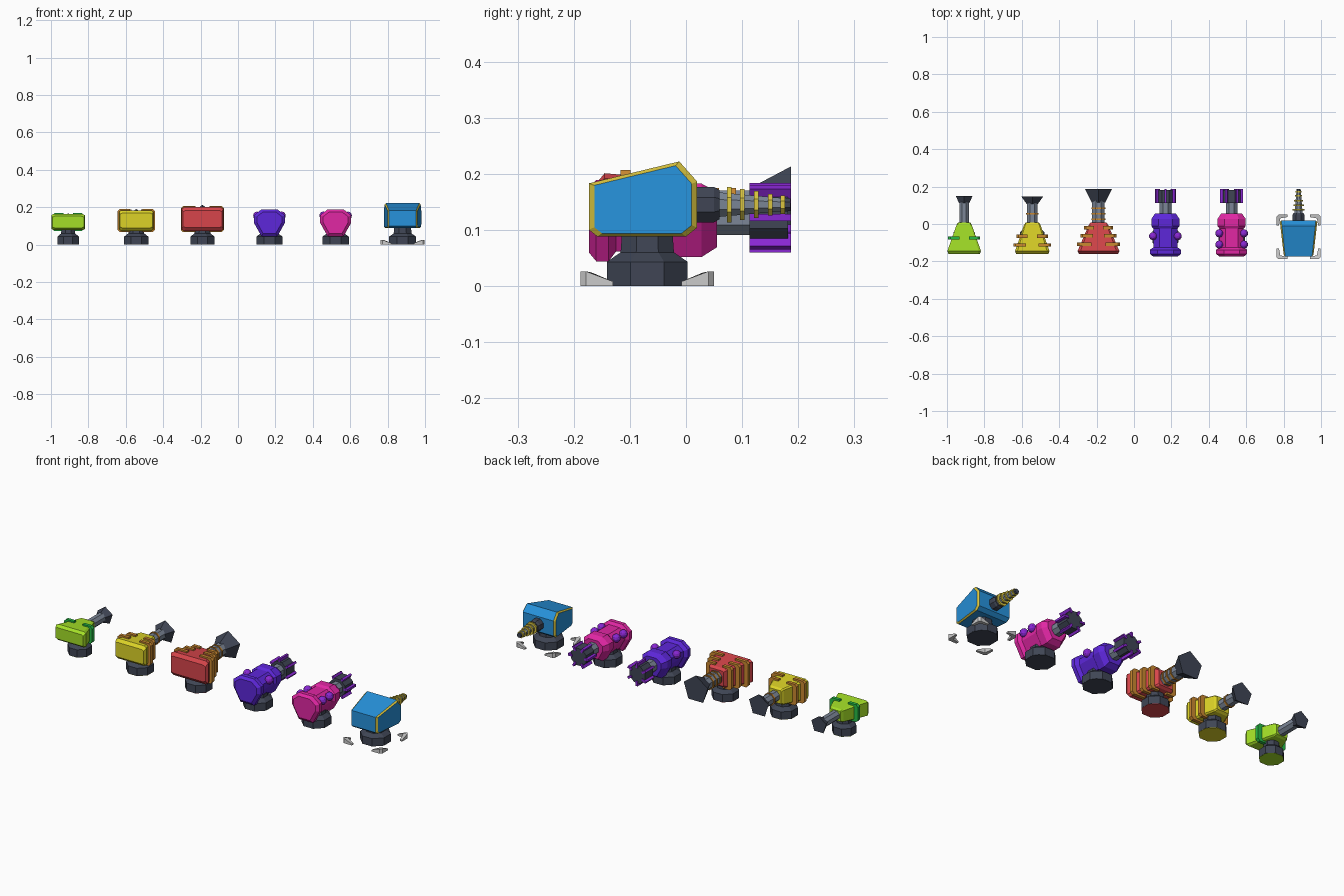
import bpy, bmesh
from math import sin, cos, pi

if "Cube" in bpy.data.objects:
    bpy.data.objects.remove(bpy.data.objects["Cube"])

BASE_Y = -0.069


def mat(name, rgb):
    m = bpy.data.materials.new(name)
    m.diffuse_color = (*rgb, 1)
    m.use_nodes = True
    m.node_tree.nodes["Principled BSDF"].inputs["Base Color"].default_value = m.diffuse_color
    return m


NAVY, SLATE = mat("navy", (.05, .06, .09)), mat("slate", (.2, .24, .31))
LIME, GREEN = mat("lime", (.37, .74, .02)), mat("green", (.02, .5, .06))
YELLOW, ORANGE = mat("yellow", (.72, .65, .02)), mat("orange", (.6, .25, .03))
RED, PURPLE = mat("red", (.68, .06, .07)), mat("purple", (.11, .02, .7))
VIOLET, MAGENTA = mat("violet", (.25, .02, .65)), mat("magenta", (.75, .02, .37))
BLUE, GOLD = mat("blue", (.02, .29, .72)), mat("gold", (.7, .56, .05))
PALE = mat("pale", (.55, .53, .53))


def loft(name, rings, *mats, strips=None):
    """Skin a list of point rings, cap both ends; strips = material per strip."""
    bm = bmesh.new()
    vs = [[bm.verts.new(p) for p in r] for r in rings]
    n = len(vs[0])
    for k in range(len(vs) - 1):
        for i in range(n):
            j = (i + 1) % n
            f = bm.faces.new((vs[k][i], vs[k][j], vs[k + 1][j], vs[k + 1][i]))
            f.material_index = strips[k] if strips else 0
    bm.faces.new(vs[0])
    bm.faces.new(vs[-1])
    bmesh.ops.recalc_face_normals(bm, faces=bm.faces)
    me = bpy.data.meshes.new(name)
    bm.to_mesh(me)
    bm.free()
    for m in mats:
        me.materials.append(m)
    ob = bpy.data.objects.new(name, me)
    bpy.context.collection.objects.link(ob)
    return ob


def circle(n, start=0.0):
    return [(cos(start + 2 * pi * i / n), sin(start + 2 * pi * i / n)) for i in range(n)]


def along_y(name, x, z, shape, sections, m):
    """Sections are (y, x scale, z scale) of a shape in x and z."""
    return loft(name, [[(x + a * sx, y, z + b * sz) for a, b in shape]
                       for y, sx, sz in sections], m)


def tube(name, x, z, prof, m, n=8, start=pi / 8):
    return along_y(name, x, z, circle(n, start), [(y, r, r) for y, r in prof], m)


def pedestal(x, r, top, bottom):
    c = circle(8, pi / 8)
    prof = [(.0015, r), (.043, r), (.06, r * .66), (top, r * .62)]
    loft("pedestal", [[(x + a * q, BASE_Y + b * q, z) for a, b in c] for z, q in prof], NAVY)
    loft("pedestal_sole", [[(x + a * r * .99, BASE_Y + b * r * .99, z) for a, b in c]
                           for z in (0, .003)], bottom)


def box_turret(x, z, wb, wf, h, clamps, rings, barrel_r, muzzle, base_r, m, trim):
    pedestal(x, base_r, z - h + .01, m)
    # tapered body with chamfered corners
    k = .86
    shape = [(1, k), (k, 1), (-k, 1), (-1, k), (-1, -k), (-k, -1), (k, -1), (1, -k)]
    along_y("turret_body", x, z, shape,
            [(-.16, wb * .93, h * .72), (-.145, wb, h), (-.005, wf * 1.1, h * .8),
             (.008, wf * .9, h * .65)], m)
    # C-shaped clamps on each side
    for y in clamps:
        t = (y + .145) / .14
        w, hh = wb + t * (wf * 1.1 - wb), h * (1 - .2 * t)
        o, u, a = w + .02, hh + .009, w * .4
        outline = [(a, u), (o - .012, u), (o, u - .012), (o, .012 - u), (o - .012, -u), (a, -u),
                   (a, .008 - hh), (w - .004, .008 - hh), (w - .004, hh - .008), (a, hh - .008)]
        for s in (-1, 1):
            loft("clamp", [[(x + s * p, yy, z + q) for p, q in outline]
                           for yy in (y - .009, y + .009)], trim)
    # barrel, barrel rings and flared five-sided muzzle
    y0, y1, R = muzzle
    tube("barrel", x, z, [(0, barrel_r), (y0 + .01, barrel_r)], SLATE)
    for y in rings:
        tube("barrel_ring", x, z, [(y - .004, barrel_r + .005), (y + .004, barrel_r + .005)], trim)
    tube("muzzle", x, z, [(y0, barrel_r + .002), (y1, R)], NAVY, 5, pi / 2)


def rotary_turret(x, m, knobs, fin_start):
    pedestal(x, .076, .075, NAVY)
    # faceted body, narrow at the bottom, with rear and front collars
    half = [(.042, .067), (.083, .035), (.083, -.005), (.042, -.078)]
    shape = half + [(-a, b) for a, b in reversed(half)]
    along_y("rotary_body", x, .122, shape,
            [(y, s, s) for y, s in [(-.173, .8), (-.16, 1), (-.138, 1), (-.125, .78), (-.025, .78),
                                    (-.012, .9), (.028, .9), (.055, .68)]], m)
    for y in knobs:
        for s in (-1, 1):
            bpy.ops.mesh.primitive_uv_sphere_add(segments=10, ring_count=6, radius=.022,
                                                 location=(x + s * .066, y, .155))
            ob = bpy.context.object
            ob.name = "side_knob"
            ob.data.materials.append(VIOLET)
    z = .122
    tube("barrel", x, z, [(.05, .034), (.12, .034)], SLATE)
    tube("muzzle_core", x, z, [(.113, .05), (.182, .05)], NAVY)
    # fins around the muzzle
    for c, s in circle(6, fin_start):
        t = .006
        corner = [(.036, -t), (.062, -t), (.062, t), (.036, t)]
        loft("muzzle_fin", [[(x + c * r - s * q, y, z + s * r + c * q) for r, q in corner]
                            for y in (.113, .187)], VIOLET)


box_turret(-.908, .121, .09, .037, .043, [-.075], [], .027, (.112, .15, .047), .062, LIME, GREEN)
box_turret(-.544, .129, .092, .04, .055, [-.065, -.112], [.055], .03, (.108, .148, .062),
           .07, YELLOW, ORANGE)
box_turret(-.19, .137, .112, .047, .064, [-.02, -.062, -.108], [.025, .055, .085], .036,
           (.115, .187, .076), .07, RED, ORANGE)
rotary_turret(.168, PURPLE, [-.065], pi / 6)
rotary_turret(.522, MAGENTA, [-.05, -.11], 0)

# Blue turret: side profile skinned across x, gold bevels at the side edges
X = .88
pedestal(X, .078, .1, NAVY)
profile = [(-.173, .183), (-.012, .222), (.02, .186), (.02, .104), (0, .088), (-.158, .088), (-.173, .1)]


def side_ring(w, k):
    pts = [(-.078 + (y + .078) * k, .147 + (z - .147) * k) for y, z in profile]
    return [(X + w * (.094 + .11 * y), y, z) for y, z in pts]


loft("wedge_body", [side_ring(-1.05, .9), side_ring(-.96, 1), side_ring(.96, 1), side_ring(1.05, .9)],
     BLUE, GOLD, strips=[1, 0, 1])
Z = .145
tube("barrel_collar", X, Z, [(.01, .034), (.05, .034), (.06, .028)], NAVY)
tube("barrel", X, Z, [(.055, .024), (.178, .012)], SLATE)
for y, r in [(.077, .034), (.1, .03), (.125, .026), (.15, .021), (.172, .018)]:
    tube("barrel_ring", X, Z, [(y - .004, r), (y + .004, r)], GOLD)
tube("barrel_tip", X, Z, [(.172, .014), (.186, .012)], NAVY)

# Corner feet: L shapes sloping down from the corner
foot = [(.01, 0, .026), (.058, 0, .008), (.058, .013, .008), (.02, .02, .024),
        (.013, .058, .008), (0, .058, .008), (0, .01, .026)]
for sx in (-1, 1):
    for sy in (-1, 1):
        loft("corner_foot", [[(X + sx * (.118 - a), BASE_Y + sy * (.119 - b), h * up)
                              for a, b, h in foot] for up in (0, 1)], PALE)
